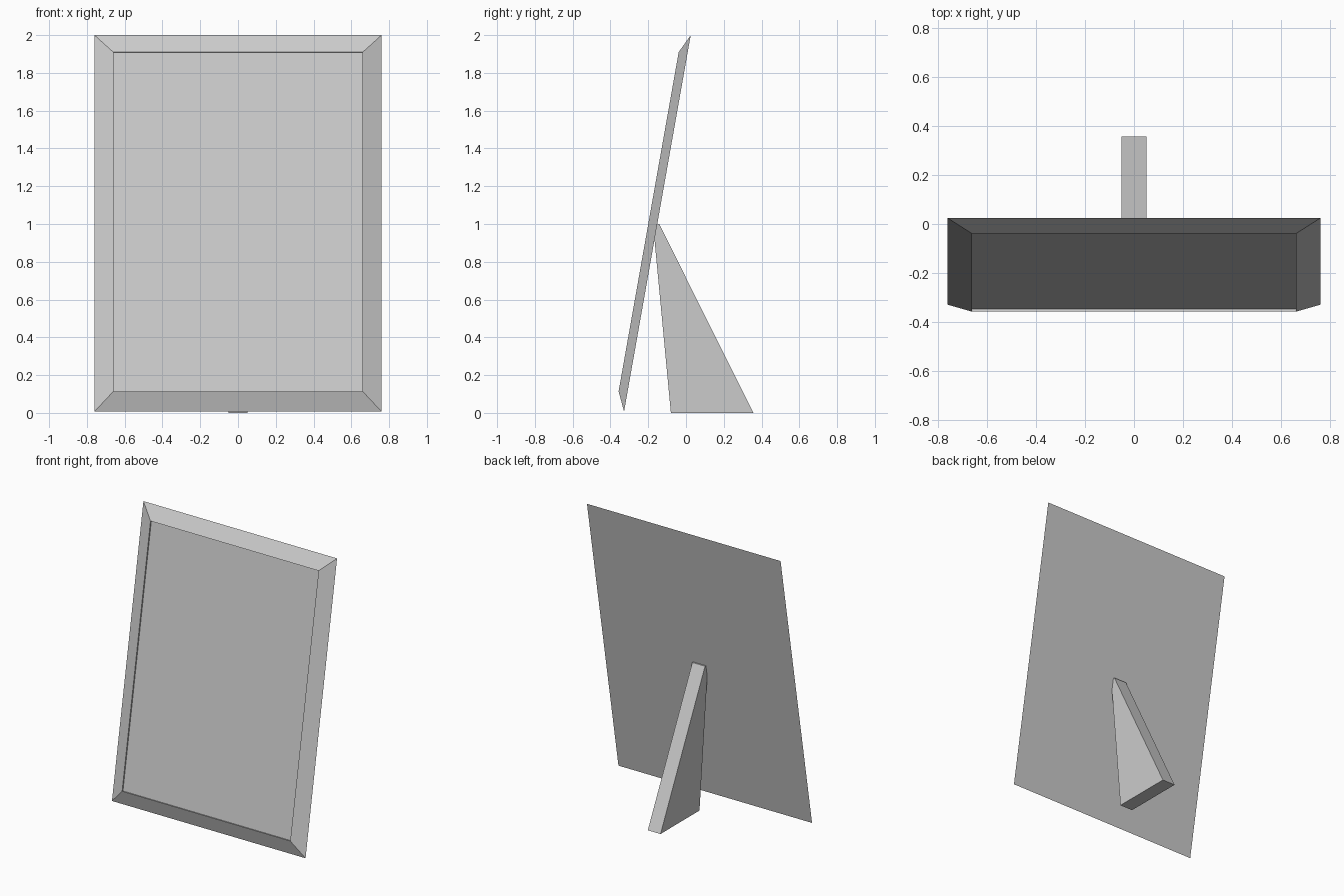
import bpy, bmesh, math
from mathutils import Matrix, Vector

if "Cube" in bpy.data.objects:
    bpy.data.objects.remove(bpy.data.objects["Cube"])

BACK_LOW = Vector((0, -0.328, 0.007))   # lower back edge of the leaning frame
TILT = math.atan2(0.353, 1.993)
HEIGHT, HALF_W = 2.024, 0.76
INSET, DEPTH, RECESS = 0.1, 0.047, 0.01


def make_object(name, bm, matrix=None):
    bmesh.ops.recalc_face_normals(bm, faces=bm.faces)
    mesh = bpy.data.meshes.new(name)
    bm.to_mesh(mesh)
    bm.free()
    obj = bpy.data.objects.new(name, mesh)
    bpy.context.collection.objects.link(obj)
    if matrix:
        obj.matrix_world = matrix
    return obj


def rect(bm, inset, y):
    x, lo, hi = HALF_W - inset, inset, HEIGHT - inset
    return [bm.verts.new(p) for p in ((-x, y, lo), (x, y, lo), (x, y, hi), (-x, y, hi))]


# Picture frame: flat back, sloped border, slightly recessed picture panel
bm = bmesh.new()
loops = [rect(bm, 0, 0), rect(bm, INSET, -DEPTH), rect(bm, INSET, -DEPTH + RECESS)]
for a, b in zip(loops, loops[1:]):
    for i in range(4):
        j = (i + 1) % 4
        bm.faces.new((a[i], a[j], b[j], b[i]))
bm.faces.new(loops[0])
bm.faces.new(loops[-1])
lean = Matrix.Translation(BACK_LOW) @ Matrix.Rotation(-TILT, 4, 'X')
make_object("picture_frame", bm, lean)

# Rear stand: wedge profile extruded across x
bm = bmesh.new()
profile = [(-0.08, 0), (0.357, 0), (-0.142, 1.0), (-0.153, 1.0), (-0.167, 0.92)]
face = bm.faces.new([bm.verts.new((-0.05, y, z)) for y, z in profile])
ext = bmesh.ops.extrude_face_region(bm, geom=[face])
bmesh.ops.translate(bm, vec=(0.1, 0, 0),
                    verts=[v for v in ext["geom"] if isinstance(v, bmesh.types.BMVert)])
make_object("rear_stand", bm)
